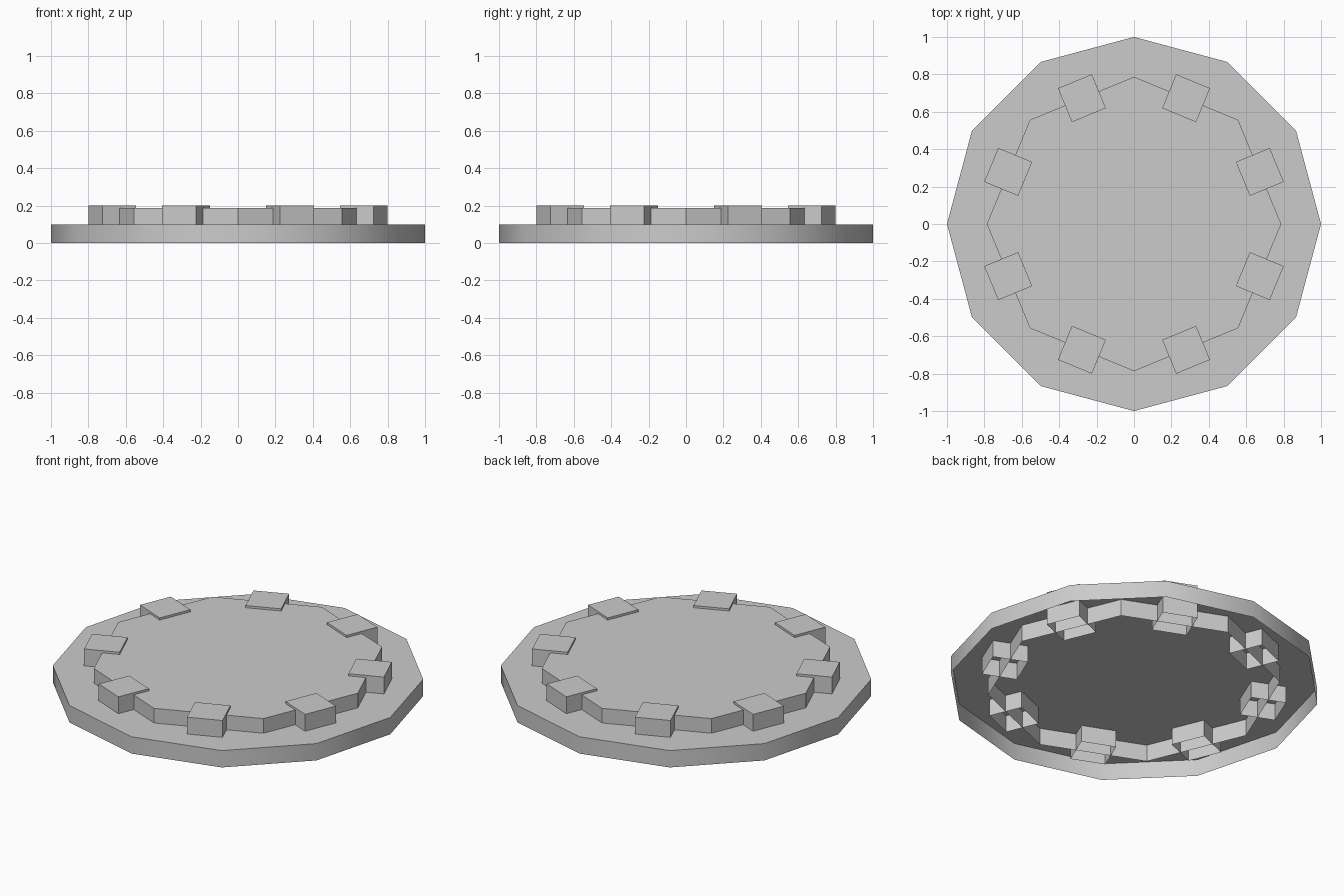
import bpy, bmesh
from math import radians, cos, sin, pi, sqrt

if "Cube" in bpy.data.objects:
    bpy.data.objects.remove(bpy.data.objects["Cube"])


def open_prism(name, sides, radius, height, loc=(0, 0), turn=0.0):
    """Capped prism standing on z = 0 with an open underside."""
    bm = bmesh.new()
    ring = [(loc[0] + radius * cos(turn + 2 * pi * i / sides),
             loc[1] + radius * sin(turn + 2 * pi * i / sides)) for i in range(sides)]
    low = [bm.verts.new((x, y, 0)) for x, y in ring]
    top = [bm.verts.new((x, y, height)) for x, y in ring]
    for i in range(sides):
        j = (i + 1) % sides
        bm.faces.new((low[i], low[j], top[j], top[i]))
    bm.faces.new(top)
    mesh = bpy.data.meshes.new(name)
    bm.to_mesh(mesh)
    bm.free()
    obj = bpy.data.objects.new(name, mesh)
    bpy.context.collection.objects.link(obj)
    return obj


# Twelve-sided base with a softly shaded rim
base = open_prism("base_disc", 12, 1.0, 0.1)
bpy.context.view_layer.objects.active = base
base.select_set(True)
bpy.ops.object.shade_smooth_by_angle(angle=radians(35))

# Raised eight-sided platform
open_prism("raised_platform", 8, 0.787, 0.187)

# Square blocks centred on each platform edge
for k in range(8):
    a = radians(22.5 + 45 * k)
    open_prism(f"edge_block_{k + 1}", 4, 0.098 * sqrt(2), 0.2,
               (0.728 * cos(a), 0.728 * sin(a)), a + pi / 4)
